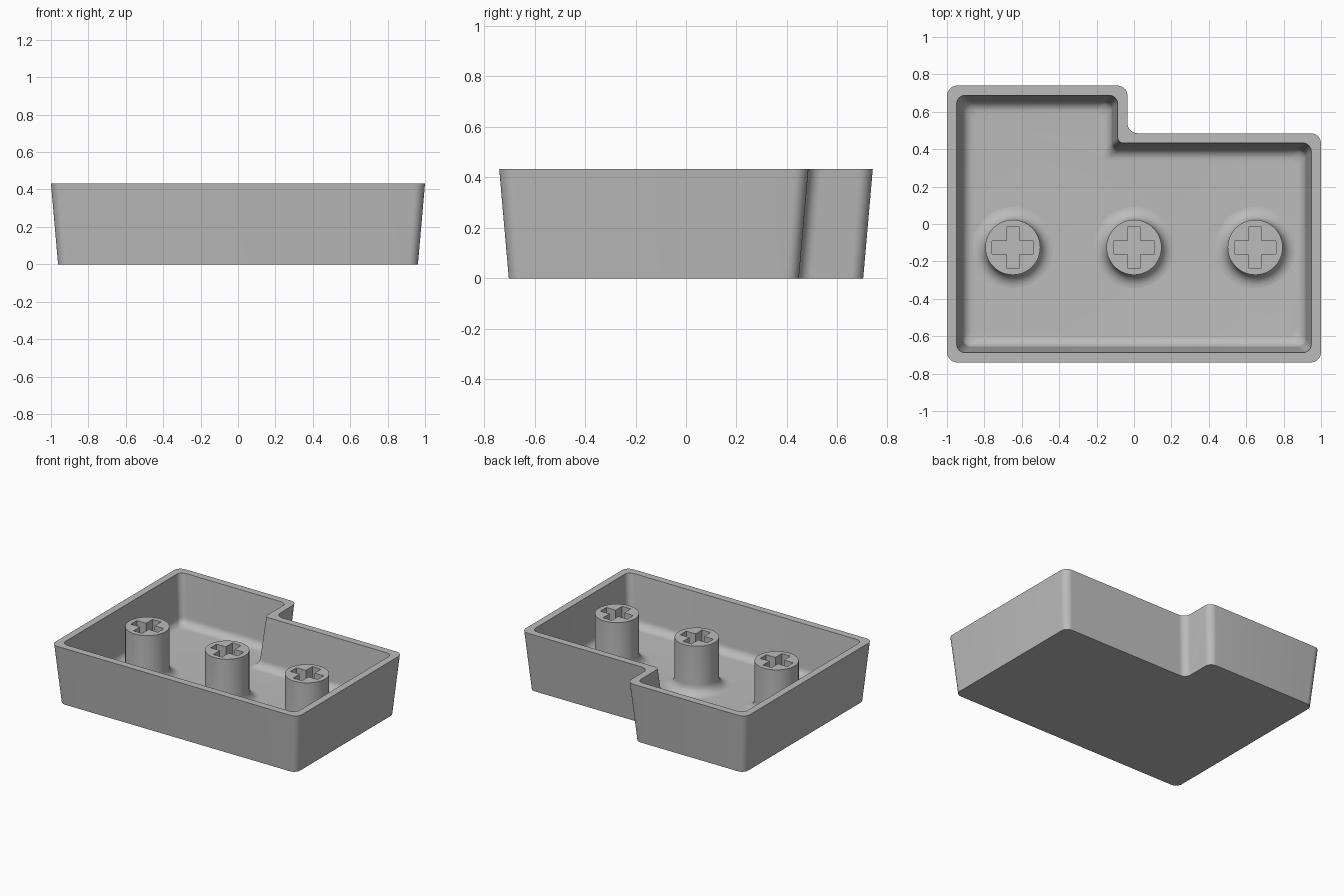
import bpy, bmesh, math
from mathutils import Vector

if "Cube" in bpy.data.objects:
    bpy.data.objects.remove(bpy.data.objects["Cube"])

TOP, FLOOR = 0.433, 0.07      # rim height, inside floor height
STEM_TOP, STEM_R = 0.425, 0.147

grey = bpy.data.materials.new("grey plastic")
grey.diffuse_color = (0.5, 0.5, 0.5, 1)
grey.use_nodes = True
grey.node_tree.nodes["Principled BSDF"].inputs["Base Color"].default_value = grey.diffuse_color


def outline(d, z, r, r_notch, steps=8):
    """Rounded L outline, moved inward by d."""
    pts = [(-1 + d, -.74 + d), (1 - d, -.74 + d), (1 - d, .485 - d),
           (-.035 - d, .485 - d), (-.035 - d, .74 - d), (-1 + d, .74 - d)]
    pts = [Vector((x, y, z)) for x, y in pts]
    out = []
    for i, p in enumerate(pts):
        a = (pts[i - 1] - p).normalized()
        b = (pts[(i + 1) % 6] - p).normalized()
        rad = r_notch if i == 3 else r
        for k in range(steps + 1):
            t = math.pi / 2 * k / steps
            out.append(p + rad * (a + b) - rad * (math.cos(t) * b + math.sin(t) * a))
    return out


def circle(r, z, cx, cy, n=48):
    return [Vector((cx + r * math.cos(2 * math.pi * i / n),
                    cy + r * math.sin(2 * math.pi * i / n), z)) for i in range(n)]


def loft(bm, rows):
    """Skin a stack of closed loops and return their vertices."""
    loops = [[bm.verts.new(p) for p in row] for row in rows]
    for lo, hi in zip(loops, loops[1:]):
        for i in range(len(lo)):
            j = (i + 1) % len(lo)
            bm.faces.new((lo[i], lo[j], hi[j], hi[i]))
    return loops


def loop_edges(bm, loop):
    return [bm.edges.get((loop[i - 1], loop[i])) for i in range(len(loop))]


def finish(bm, name):
    me = bpy.data.meshes.new(name)
    bm.to_mesh(me)
    bm.free()
    ob = bpy.data.objects.new(name, me)
    bpy.context.collection.objects.link(ob)
    me.materials.append(grey)
    bpy.ops.object.select_all(action='DESELECT')
    ob.select_set(True)
    bpy.context.view_layer.objects.active = ob
    bpy.ops.object.shade_smooth_by_angle(angle=math.radians(35))


# Shell: tapered outer wall, flat rim, inner wall with a rounded foot, floor
bm = bmesh.new()
rows = [outline(.038, 0, .05, .05), outline(0, TOP, .055, .055),
        outline(.052, TOP, .045, .03)]
foot = .06
for k in range(9):
    t = math.pi / 2 * k / 8
    rows.append(outline(.082 + foot * (1 - math.cos(t)),
                        FLOOR + foot * (1 - math.sin(t)), .045, .035))
loops = loft(bm, rows)
bm.faces.new(loops[0][::-1])
bm.faces.new(loops[-1])
finish(bm, "shell")

# Stems: flared round posts with a cross-shaped socket in the top
A, W, DEPTH, FLARE = .11, .035, .2, .07
CROSS = [(A, -W), (A, W), (W, W), (W, A), (-W, A), (-W, W),
         (-A, W), (-A, -W), (-W, -W), (-W, -A), (W, -A), (W, -W)]
for name, cx in (("left_stem", -.648), ("middle_stem", 0), ("right_stem", .648)):
    cy = -.125
    bm = bmesh.new()
    rows = []
    for k in range(9):
        t = math.pi / 2 * k / 8
        rows.append(circle(STEM_R + FLARE * (1 - math.sin(t)),
                           FLOOR + FLARE * (1 - math.cos(t)), cx, cy))
    rows.append(circle(STEM_R, STEM_TOP, cx, cy))
    post = loft(bm, rows)
    socket = loft(bm, [[Vector((cx + x, cy + y, z)) for x, y in CROSS]
                       for z in (STEM_TOP, STEM_TOP - DEPTH)])
    bm.faces.new(socket[1])
    bmesh.ops.triangle_fill(bm, use_beauty=True, normal=(0, 0, 1),
                            edges=loop_edges(bm, post[-1]) + loop_edges(bm, socket[0]))
    bmesh.ops.recalc_face_normals(bm, faces=bm.faces)
    finish(bm, name)
